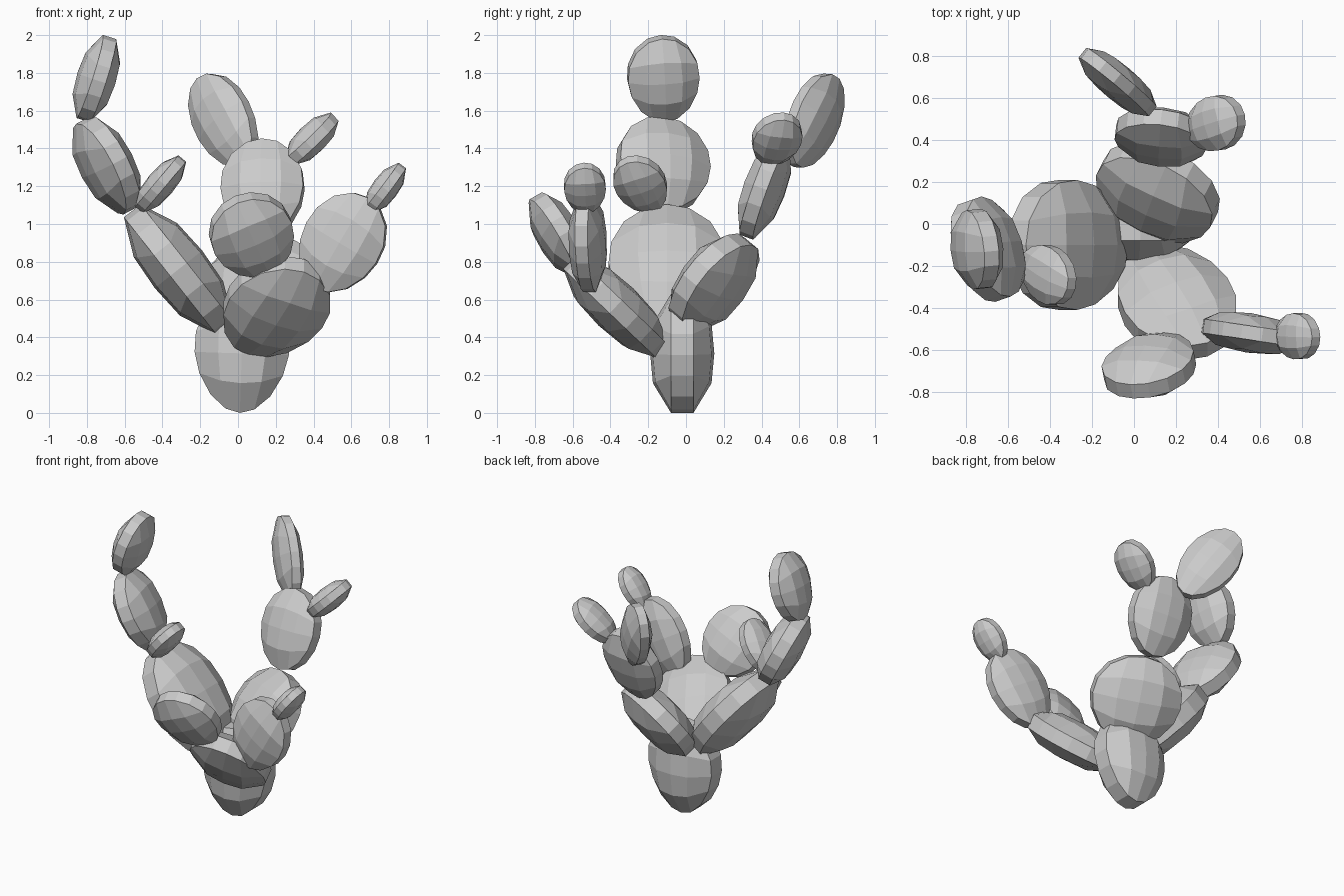
import bpy, bmesh
from math import sqrt
from mathutils import Vector

cube = bpy.data.objects.get("Cube")
if cube:
    bpy.data.objects.remove(cube, do_unlink=True)

# Single flat colour
grey = bpy.data.materials.new("cactus_grey")
grey.use_nodes = True
colour = (0.6, 0.6, 0.6, 1)
grey.diffuse_color = colour
grey.node_tree.nodes["Principled BSDF"].inputs["Base Color"].default_value = colour

CELLS = 4


def pad(name, base, tip, across, width, thickness, flare=0.06):
    """Faceted cushion-shaped pad growing from base to tip."""
    base, tip, across = Vector(base), Vector(tip), Vector(across)
    centre, half_length = (base + tip) / 2, (tip - base) / 2
    along = half_length.normalized()
    across = (across - along * across.dot(along)).normalized()
    normal = across.cross(along)
    bm = bmesh.new()
    steps = range(CELLS + 1)
    sides = []
    # Two domed faces, each a square grid rounded into a disc
    for sign in (1, -1):
        side = {}
        for i in steps:
            for j in steps:
                u, v = 2 * i / CELLS - 1, 2 * j / CELLS - 1
                s, t = u * sqrt(1 - v * v / 2), v * sqrt(1 - u * u / 2)
                dome = 0.35 + 0.65 * sqrt(max(0, 1 - s * s - t * t))
                side[i, j] = bm.verts.new(
                    centre + across * (s * width / 2 * (1 + flare * t))
                    + half_length * t + normal * (sign * dome * thickness / 2))
        for i in range(CELLS):
            for j in range(CELLS):
                bm.faces.new((side[i, j], side[i + 1, j],
                              side[i + 1, j + 1], side[i, j + 1]))
        sides.append(side)
    # Rim strip joining the two faces
    n = CELLS
    ring = ([(i, 0) for i in range(n)] + [(n, j) for j in range(n)]
            + [(n - i, n) for i in range(n)] + [(0, n - j) for j in range(n)])
    front, back = sides
    for a, b in zip(ring, ring[1:] + ring[:1]):
        bm.faces.new((front[a], front[b], back[b], back[a]))
    bmesh.ops.recalc_face_normals(bm, faces=bm.faces)
    mesh = bpy.data.meshes.new(name)
    bm.to_mesh(mesh)
    bm.free()
    mesh.materials.append(grey)
    obj = bpy.data.objects.new(name, mesh)
    bpy.context.collection.objects.link(obj)


X, Y = (1, 0, 0), (0, 1, 0)

# Trunk
pad("trunk_pad", (.01, -.02, 0), (.03, -.02, .63), X, .5, .34, flare=.15)

# Right branch
pad("right_lower_pad", (-.07, -.1, .45), (-.56, -.1, 1.07), Y, .62, .32)
pad("right_middle_pad", (-.57, -.11, 1.07), (-.82, -.13, 1.55), (-.35, 1, 0), .5, .25)
pad("right_top_pad", (-.82, -.11, 1.55), (-.68, -.13, 1.99), (-.1, 1, 0), .38, .21)
pad("right_small_pad", (-.52, -.17, 1.08), (-.3, -.31, 1.34), Y, .27, .15)

# Front branch
pad("front_lower_pad", (.05, -.14, .34), (.35, -.6, .78), X, .54, .27)
pad("front_middle_pad", (.16, -.55, .75), (-.01, -.8, 1.13), (1, .2, 0), .44, .22)
pad("front_left_pad", (.41, -.5, .66), (.69, -.54, 1.14), (1, -.15, 0), .43, .19)
pad("front_left_small_pad", (.69, -.53, 1.07), (.87, -.54, 1.31), (-.05, 1, 0), .22, .14)

# Back branch
pad("back_lower_pad", (.05, -.02, .45), (.17, .31, .92), (.88, -.45, 0), .6, .29)
pad("back_middle_pad", (.13, .32, .93), (.13, .51, 1.44), (1, -.12, 0), .44, .22)
pad("back_top_pad", (.05, .56, 1.32), (-.2, .79, 1.77), (-.78, .62, 0), .35, .17)
pad("back_small_pad", (.27, .44, 1.33), (.51, .52, 1.57), (-.15, 1, 0), .26, .16)
